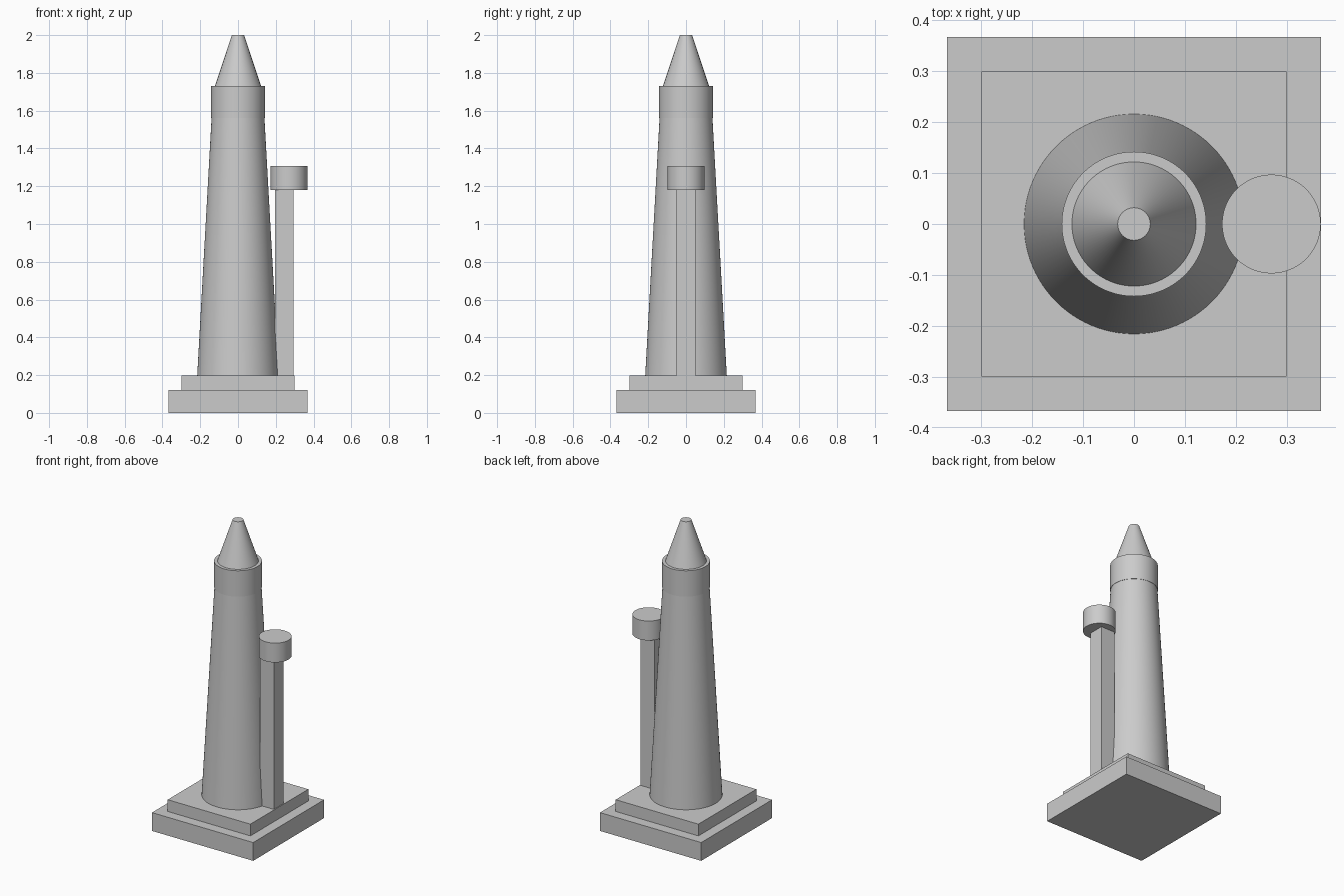
import bpy
import math

cube = bpy.data.objects.get("Cube")
if cube:
    bpy.data.objects.remove(cube, do_unlink=True)

GREY = (0.6, 0.6, 0.6, 1)
stone = bpy.data.materials.new("stone_grey")
stone.use_nodes = True
stone.diffuse_color = GREY
stone.node_tree.nodes["Principled BSDF"].inputs["Base Color"].default_value = GREY


def finish(name):
    obj = bpy.context.object
    obj.name = name
    obj.data.materials.append(stone)
    return obj


def box(name, x, width, z0, z1):
    """Square block, centred on y = 0."""
    bpy.ops.mesh.primitive_cube_add(size=1, location=(x, 0, (z0 + z1) / 2))
    obj = finish(name)
    obj.scale = (width, width, z1 - z0)
    bpy.ops.object.transform_apply(location=False, rotation=False, scale=True)


def round_part(name, x, r0, r1, z0, z1):
    """Smooth cylinder or truncated cone."""
    bpy.ops.mesh.primitive_cone_add(vertices=96, radius1=r0, radius2=r1,
                                    depth=z1 - z0, location=(x, 0, (z0 + z1) / 2))
    finish(name)
    bpy.ops.object.shade_smooth_by_angle(angle=math.radians(30))


# Stepped plinth
box("lower_base", 0, 0.734, 0, 0.12)
box("upper_base", 0, 0.60, 0.12, 0.197)

# Tapered tower, collar and pointed roof
round_part("tower_shaft", 0, 0.216, 0.14, 0.197, 1.56)
round_part("tower_collar", 0, 0.142, 0.142, 1.56, 1.73)
round_part("roof_cone", 0, 0.122, 0.032, 1.73, 2.0)

# Side post with a round cap
box("side_post", 0.245, 0.10, 0.197, 1.18)
round_part("post_cap", 0.27, 0.097, 0.097, 1.18, 1.307)
